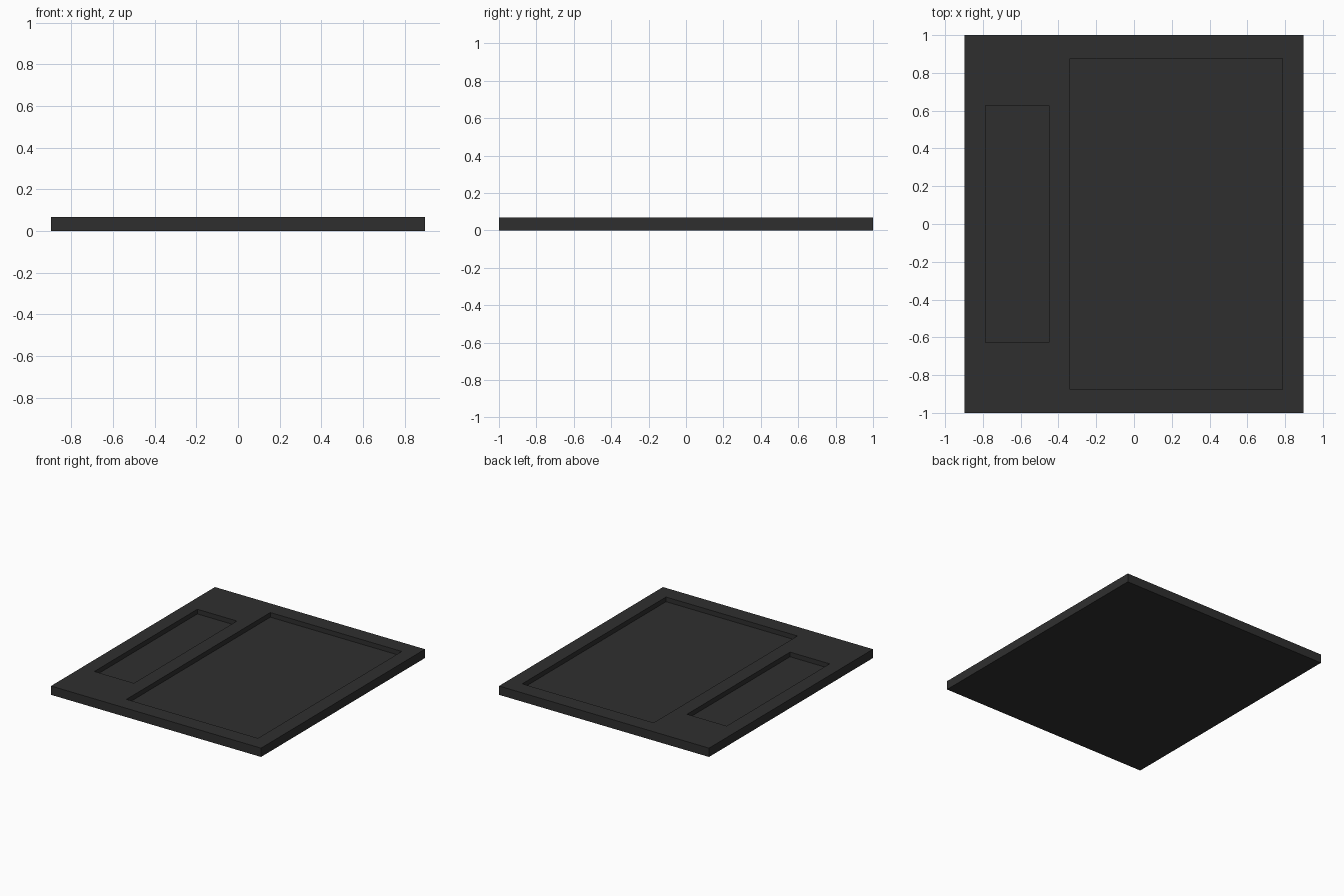
import bpy

if "Cube" in bpy.data.objects:
    bpy.data.objects.remove(bpy.data.objects["Cube"])

W, L, H = 1.794, 2.0, 0.068   # plate size
DEPTH = 0.036                 # pocket depth

black = bpy.data.materials.new("charcoal")
black.diffuse_color = (0.028, 0.028, 0.028, 1)
black.use_nodes = True
black.node_tree.nodes["Principled BSDF"].inputs["Base Color"].default_value = black.diffuse_color


def box(name, x0, x1, y0, y1, z0, z1):
    bpy.ops.mesh.primitive_cube_add(size=1, location=(0, 0, 0))
    ob = bpy.context.object
    ob.name = name
    for v in ob.data.vertices:
        v.co.x = x1 if v.co.x > 0 else x0
        v.co.y = y1 if v.co.y > 0 else y0
        v.co.z = z1 if v.co.z > 0 else z0
    ob.data.materials.append(black)
    return ob


# Flat slab
tray = box("tray_plate", -W / 2, W / 2, -L / 2, L / 2, 0, H)

# Two rectangular pockets sunk into the top: narrow left, wide right
for name, x0, x1, hy in (("narrow_pocket", -0.787, -0.449, 0.628),
                         ("wide_pocket", -0.338, 0.785, 0.877)):
    cutter = box(name + "_cutter", x0, x1, -hy, hy, H - DEPTH, H + 0.1)
    cutter.hide_render = True
    mod = tray.modifiers.new(name, 'BOOLEAN')
    mod.operation = 'DIFFERENCE'
    mod.solver = 'EXACT'
    mod.object = cutter
    bpy.context.view_layer.objects.active = tray
    bpy.ops.object.modifier_apply(modifier=mod.name)
    bpy.data.objects.remove(cutter, do_unlink=True)
